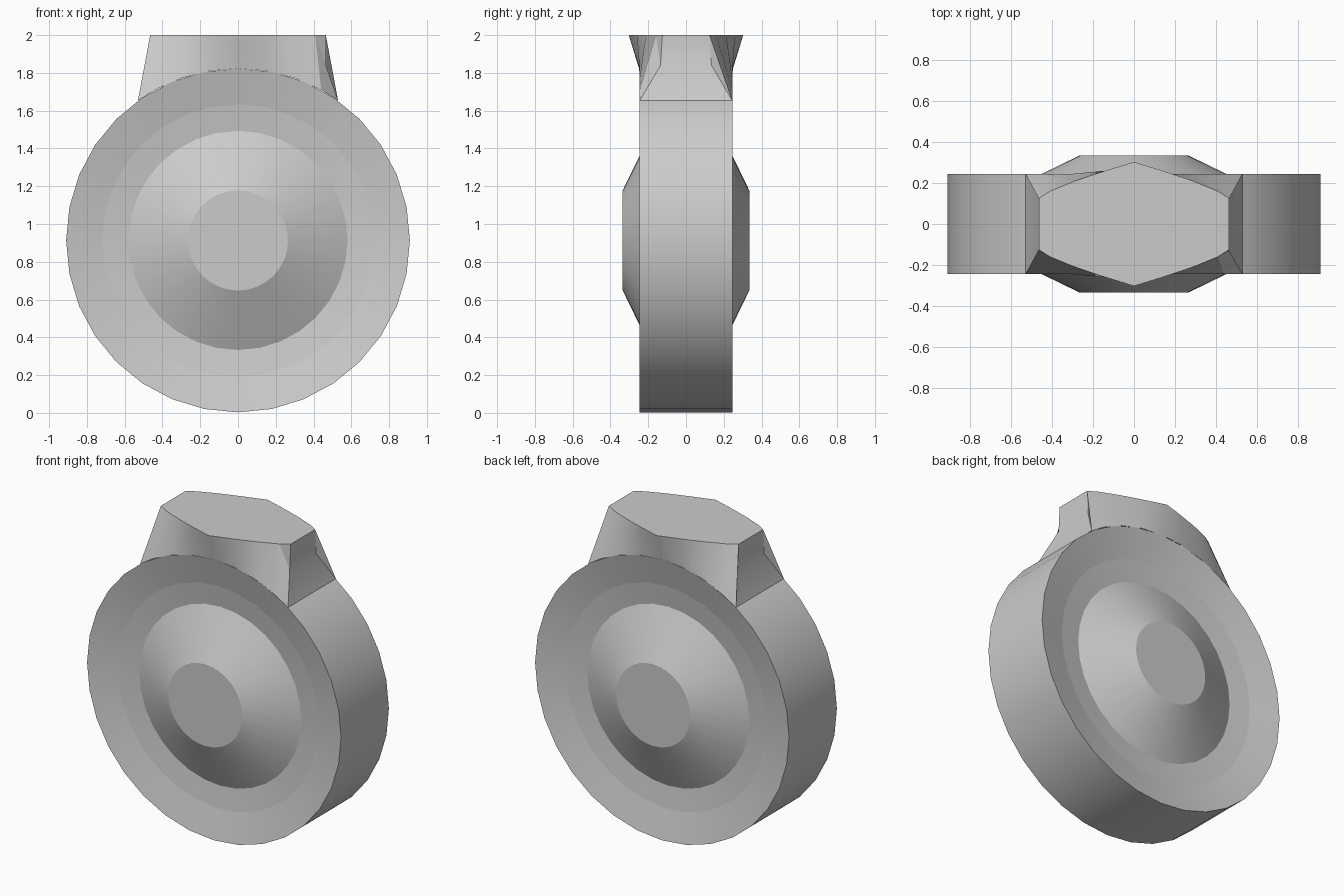
import bpy, bmesh
from math import sin, cos, pi, sqrt

if "Cube" in bpy.data.objects:
    bpy.data.objects.remove(bpy.data.objects["Cube"])

R, CZ, HALF, SEG = 0.91, 0.913, 0.245, 32


def finish(bm, name):
    bmesh.ops.remove_doubles(bm, verts=bm.verts, dist=1e-5)
    bmesh.ops.recalc_face_normals(bm, faces=bm.faces)
    me = bpy.data.meshes.new(name)
    bm.to_mesh(me)
    bm.free()
    ob = bpy.data.objects.new(name, me)
    bpy.context.collection.objects.link(ob)
    return ob


# Round body: lathe profile (radius, depth), dished face with a raised centre cone
half_profile = [(0.265, 0.335), (0.58, 0.182), (0.72, 0.20), (R, HALF)]
profile = [(r, -y) for r, y in half_profile] + half_profile[::-1]
bm = bmesh.new()
rings = [[bm.verts.new((r * sin(2 * pi * i / SEG), y, CZ + r * cos(2 * pi * i / SEG)))
          for i in range(SEG)] for r, y in profile]
for a, b in zip(rings, rings[1:]):
    for i in range(SEG):
        j = (i + 1) % SEG
        bm.faces.new((a[i], a[j], b[j], b[i])).smooth = True
bm.faces.new(rings[0])
bm.faces.new(rings[-1])
for ring in rings:
    for i in range(SEG):
        bm.edges.get((ring[i], ring[(i + 1) % SEG])).smooth = False
finish(bm, "round_body")

# Neck: six-sided flat top flowing down to the rim of the body
bm = bmesh.new()
top_half = [(0.465, 0.125), (0.41, 0.16), (0.28, 0.213), (0.14, 0.26), (0, 0.303)]
rim_x = [0.53, 0.44, 0.30, 0.15, 0]


def mirrored(pts):
    return pts + [(-p[0],) + tuple(p[1:]) for p in pts[-2::-1]]


top = mirrored([(x, y, 2.0) for x, y in top_half])
rim = mirrored([(x, HALF, CZ + sqrt(R * R - x * x)) for x in rim_x])
waist = (0.465, 0.135, 1.84)


def face(pts, sx=1, sy=1):
    return bm.faces.new([bm.verts.new((sx * x, sy * y, z)) for x, y, z in pts])


for sy in (1, -1):
    # front and back flared walls
    for i in range(len(top) - 1):
        if sy == -1 and i == 0:
            face([top[0], waist, top[1]], 1, sy)
            face([waist, rim[0], rim[1], top[1]], 1, sy)
        else:
            face([top[i], top[i + 1], rim[i + 1], rim[i]], 1, sy)
    # corner webs
    for sx in (1, -1):
        if (sx, sy) != (1, -1):
            face([top[0], waist, rim[0]], sx, sy)


def flip(p):
    return (p[0], -p[1], p[2])


# side walls: upright band, then sloping foot
for sx in (1, -1):
    face([top[0], flip(top[0]), flip(waist), waist], sx)
    face([waist, flip(waist), flip(rim[0]), rim[0]], sx)
# flat top
face(top + [flip(p) for p in top[::-1]])
neck = finish(bm, "neck")
bpy.context.view_layer.objects.active = neck
neck.select_set(True)
bpy.ops.object.shade_smooth_by_angle(angle=0.4)
